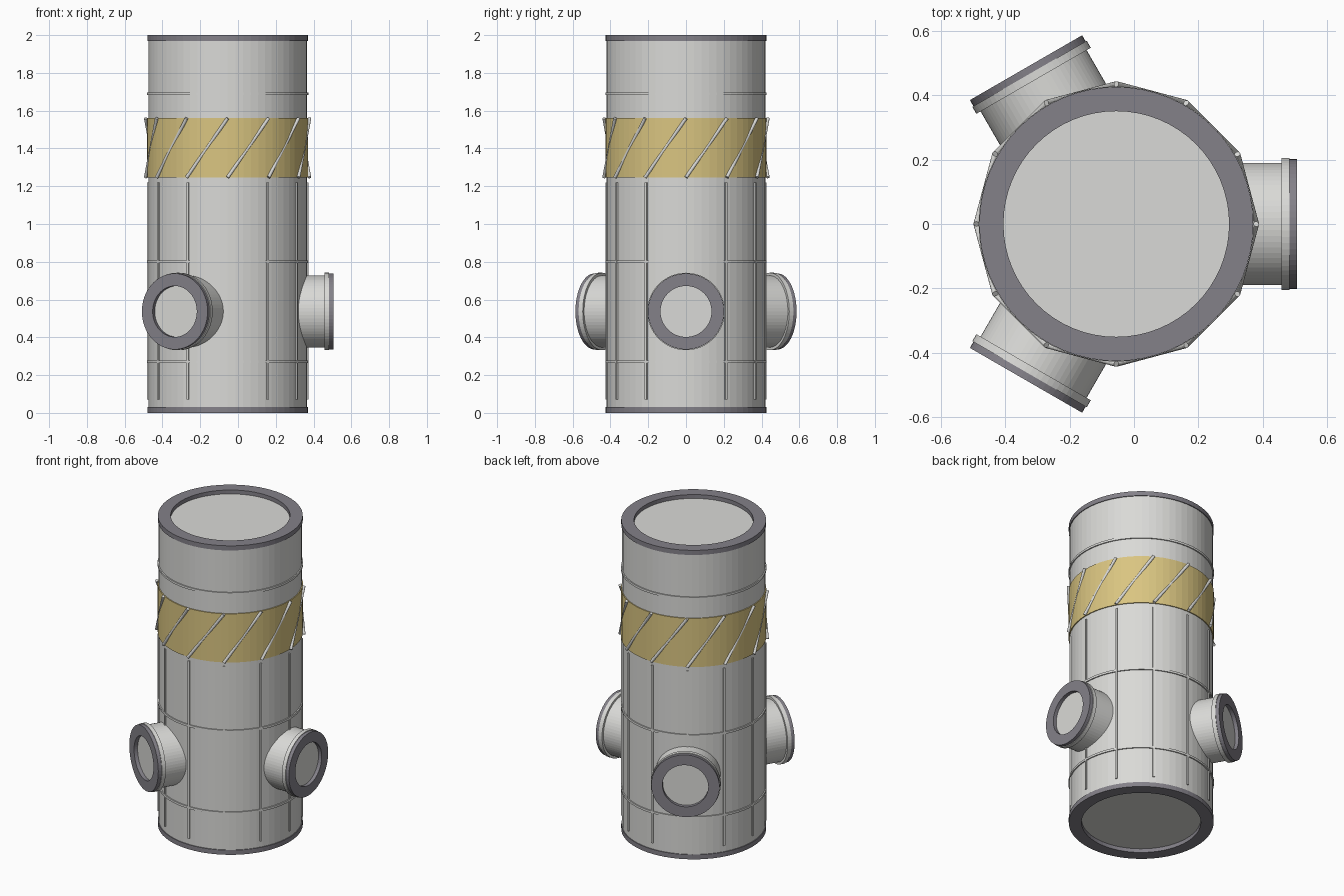
import bpy, bmesh
from math import pi, cos, sin, radians
from mathutils import Matrix, Vector

if "Cube" in bpy.data.objects:
    bpy.data.objects.remove(bpy.data.objects["Cube"])


def material(name, rgb):
    m = bpy.data.materials.new(name)
    m.use_nodes = True
    m.diffuse_color = (*rgb, 1)
    m.node_tree.nodes["Principled BSDF"].inputs["Base Color"].default_value = (*rgb, 1)
    return m


GREY = material("light grey", (0.70, 0.70, 0.68))
DARK = material("dark grey", (0.23, 0.22, 0.25))
YELLOW = material("sand yellow", (0.70, 0.56, 0.22))

AXIS = Matrix.Translation((-0.055, 0, 0))
BODY_R = 0.42


def finish(name, bm, mat, matrix):
    bmesh.ops.recalc_face_normals(bm, faces=bm.faces)
    mesh = bpy.data.meshes.new(name)
    bm.to_mesh(mesh)
    bm.free()
    mesh.materials.append(mat)
    obj = bpy.data.objects.new(name, mesh)
    obj.matrix_world = matrix
    bpy.context.collection.objects.link(obj)
    return obj


def ring(name, inner, outer, z0, z1, mat, matrix=AXIS, segments=64):
    """Rectangular hoop about local z."""
    bm = bmesh.new()
    profile = [(inner, z0), (outer, z0), (outer, z1), (inner, z1)]
    loops = []
    for i in range(segments):
        a = 2 * pi * i / segments
        loops.append([bm.verts.new((r * cos(a), r * sin(a), z)) for r, z in profile])
    for i, cur in enumerate(loops):
        nxt = loops[(i + 1) % segments]
        for k in range(4):
            j = (k + 1) % 4
            bm.faces.new((cur[k], nxt[k], nxt[j], cur[j]))
    return finish(name, bm, mat, matrix)


def cylinder(name, radius, z0, z1, mat, matrix=AXIS, segments=64):
    """Capped cylinder about local z."""
    bm = bmesh.new()
    bmesh.ops.create_cone(bm, cap_ends=True, segments=segments, radius1=radius,
                          radius2=radius, depth=z1 - z0,
                          matrix=Matrix.Translation((0, 0, (z0 + z1) / 2)))
    return finish(name, bm, mat, matrix)


# Main shell with recessed end discs inside dark rims
cylinder("main_shell", BODY_R, 0.025, 1.975, GREY)
ring("bottom_rim", 0.35, 0.425, 0, 0.03, DARK)
ring("top_rim", 0.35, 0.425, 1.97, 2.0, DARK)

# Coloured band and thin horizontal hoops
ring("yellow_band", 0.41, 0.426, 1.245, 1.56, YELLOW)
for n, z in enumerate((0.27, 0.80, 1.69)):
    ring(f"hoop_{n + 1}", 0.41, 0.427, z - 0.007, z + 0.007, GREY)

for i in range(12):
    a = radians(30 * i)
    turn = AXIS @ Matrix.Rotation(a, 4, "Z")

    # Vertical rib on the lower shell
    bm = bmesh.new()
    bmesh.ops.create_cube(bm, size=1, matrix=Matrix.Translation((BODY_R, 0, 0.645))
                          @ Matrix.Diagonal((0.014, 0.012, 1.15, 1)))
    finish(f"vertical_rib_{i + 1}", bm, GREY, turn)

    # Straight slanted rod across the band
    start = Vector((0.434, 0, 1.247))
    end = Vector((0.434 * cos(pi / 6), 0.434 * sin(pi / 6), 1.56))
    span = end - start
    place = Matrix.Translation(start) @ span.to_track_quat("Z", "Y").to_matrix().to_4x4()
    cylinder(f"slanted_rod_{i + 1}", 0.009, 0, span.length, GREY, turn @ place, 12)

# Three side ports: pipe, collar and dark rim around a recessed disc
for i in range(3):
    out = (AXIS @ Matrix.Rotation(radians(120 * i), 4, "Z")
           @ Matrix.Translation((0, 0, 0.537)) @ Matrix.Rotation(pi / 2, 4, "Y"))
    cylinder(f"port_pipe_{i + 1}", 0.19, 0.33, 0.537, GREY, out)
    ring(f"port_collar_{i + 1}", 0.18, 0.205, 0.513, 0.538, GREY, out)
    ring(f"port_rim_{i + 1}", 0.135, 0.201, 0.536, 0.56, DARK, out)
